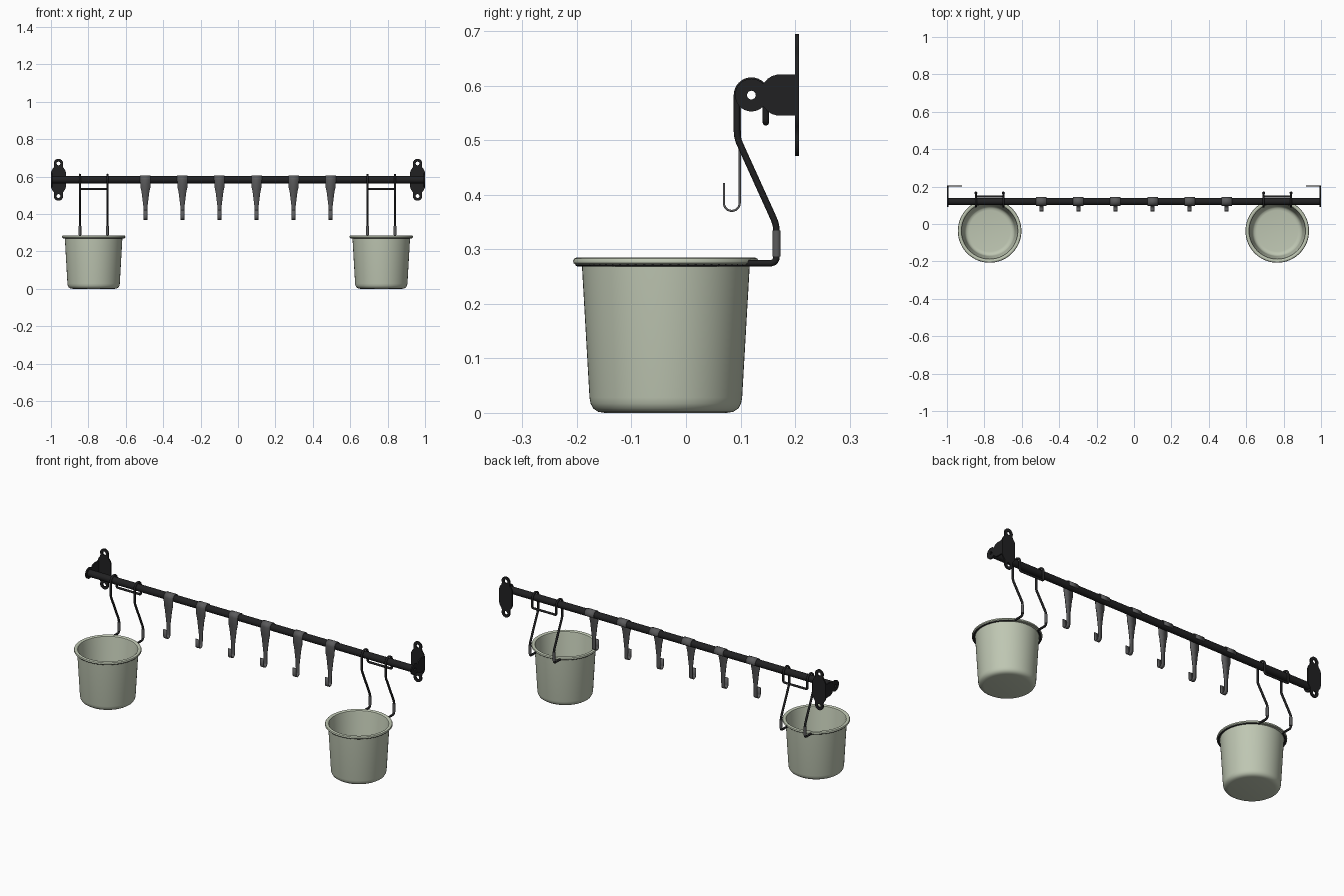
import bpy, bmesh, math
from mathutils import Vector, Matrix

if "Cube" in bpy.data.objects:
    bpy.data.objects.remove(bpy.data.objects["Cube"])

def mat(name, c):
    m = bpy.data.materials.new(name)
    m.diffuse_color = (*c, 1)
    m.use_nodes = True
    m.node_tree.nodes["Principled BSDF"].inputs["Base Color"].default_value = m.diffuse_color
    return m

BLACK = mat("black_metal", (0.015, 0.015, 0.016))
GREY = mat("dark_grey", (0.105, 0.105, 0.108))
SAGE = mat("sage_green", (0.52, 0.57, 0.45))
RAIL_Y, RAIL_Z = 0.12, 0.583

def finish(ob, material, angle=35):
    bpy.ops.object.select_all(action='DESELECT')
    ob.select_set(True)
    bpy.context.view_layer.objects.active = ob
    if ob.type == 'CURVE':
        bpy.ops.object.convert(target='MESH')
        ob = bpy.context.view_layer.objects.active
    ob.data.materials.clear()
    ob.data.materials.append(material)
    bpy.ops.object.shade_smooth_by_angle(angle=math.radians(angle))
    return ob

def link(name, data):
    ob = bpy.data.objects.new(name, data)
    bpy.context.collection.objects.link(ob)
    return ob

def add_spline(cu, pts, cyclic):
    sp = cu.splines.new('POLY')
    sp.points.add(len(pts) - 1)
    for p, co in zip(sp.points, pts):
        p.co = (*co, 1) if len(co) == 3 else (*co, 0, 1)
    sp.use_cyclic_u = cyclic

def wire(name, pts, r, material, cyclic=False):
    cu = bpy.data.curves.new(name, 'CURVE')
    cu.dimensions = '3D'
    cu.bevel_depth, cu.bevel_resolution, cu.use_fill_caps = r, 3, True
    add_spline(cu, pts, cyclic)
    return finish(link(name, cu), material, 50)

def plate(name, loops, thick, matrix, material):
    cu = bpy.data.curves.new(name, 'CURVE')
    cu.dimensions, cu.fill_mode, cu.extrude = '2D', 'BOTH', thick / 2
    for lp in loops:
        add_spline(cu, lp, True)
    ob = link(name, cu)
    ob.matrix_world = matrix
    return finish(ob, material)

def lathe(name, profile, loc, material, axis='Z', steps=64):
    bm = bmesh.new()
    vs = [bm.verts.new((r, 0, z)) for r, z in profile]
    es = [bm.edges.new(p) for p in zip(vs, vs[1:])]
    bmesh.ops.spin(bm, geom=vs + es, cent=(0, 0, 0), axis=(0, 0, 1),
                   angle=math.tau, steps=steps)
    bmesh.ops.remove_doubles(bm, verts=bm.verts, dist=1e-5)
    bmesh.ops.recalc_face_normals(bm, faces=bm.faces)
    if axis == 'X':
        bm.transform(Matrix.Rotation(math.pi / 2, 4, 'Y'))
    me = bpy.data.meshes.new(name)
    bm.to_mesh(me)
    bm.free()
    ob = link(name, me)
    ob.location = loc
    return finish(ob, material)

def arc(cx, cy, r, a0, a1, n):
    return [(cx + r * math.cos(math.radians(a0 + (a1 - a0) * i / n)),
             cy + r * math.sin(math.radians(a0 + (a1 - a0) * i / n))) for i in range(n + 1)]

def fillet(pts, r, n=5):
    """Round the inner corners of an open path."""
    out = [Vector(pts[0])]
    for a, b, c in zip(pts, pts[1:], pts[2:]):
        a, b, c = Vector(a), Vector(b), Vector(c)
        p = b + (a - b).normalized() * r
        q = b + (c - b).normalized() * r
        for i in range(n + 1):
            t = i / n
            out.append(p * (1 - t) ** 2 + b * 2 * t * (1 - t) + q * t * t)
    return out + [Vector(pts[-1])]

# Rail: hollow tube
lathe("rail", [(0.014, -0.993), (0.019, -0.993), (0.019, 0.993), (0.014, 0.993), (0.014, -0.993)],
      (0, RAIL_Y, RAIL_Z), BLACK, 'X', 32)

# End brackets: side plate with round hub, and wall plate with screw ears
for s, side in ((-1, "left"), (1, "right")):
    top = [(0.143, 0.022), (0.150, 0.030), (0.158, 0.035), (0.167, 0.0375), (0.207, 0.0375)]
    outline = arc(RAIL_Y, 0, 0.030, 45, 315, 30)
    outline += [(y, -z) for y, z in top] + top[::-1]
    plate(side + "_bracket_side", [outline, arc(RAIL_Y, 0, 0.008, 0, 345, 23)], 0.007,
          Matrix(((0, 0, 1, s * 0.9965), (1, 0, 0, 0), (0, 1, 0, RAIL_Z), (0, 0, 0, 1))), BLACK)
    half = [(0.040, 0.036), (0.038, 0.047), (0.032, 0.057), (0.025, 0.066), (0.0235, 0.076)]
    ear = arc(0, 0.087, 0.025, 0, 180, 16)
    upper = half + ear + [(-x, z) for x, z in half[::-1]]
    outline = upper + [(-x, -z) for x, z in upper]
    holes = [arc(0, h, 0.010, 0, 345, 23) for h in (0.087, -0.087)]
    plate(side + "_wall_plate", [outline] + holes, 0.007,
          Matrix(((1, 0, 0, s * 0.96), (0, 0, -1, 0.2035), (0, 1, 0, RAIL_Z), (0, 0, 0, 1))), BLACK)

# Pots with wire hangers
POT = [(0, 0), (0.112, 0), (0.124, 0.002), (0.133, 0.008), (0.138, 0.017), (0.140, 0.028),
       (0.154, 0.272), (0.166, 0.272), (0.1695, 0.275), (0.170, 0.279), (0.168, 0.283),
       (0.163, 0.2855), (0.156, 0.285), (0.151, 0.281), (0.149, 0.274), (0.135, 0.030),
       (0.131, 0.016), (0.122, 0.008), (0.110, 0.006), (0, 0.006)]
PY, RING, W, WZ = -0.037, 0.161, 0.0735, 0.2745
for cx, side in ((-0.772, "left"), (0.766, "right")):
    lathe(side + "_pot", POT, (cx, PY, 0), SAGE)
    # one closed wire: cross bar, over the rail, down, round the pot, and back
    over = [(W, y, z) for y, z in arc(RAIL_Y, RAIL_Z, 0.0265, 0, 180, 16)]
    a0 = math.degrees(math.acos(W / RING))
    ring = arc(0, PY, RING, a0, a0 - (90 + a0), 28)
    down = fillet([over[-1], (W, 0.0935, 0.505), (W, 0.166, 0.345), (W, 0.166, WZ),
                   (W, ring[0][1], WZ)], 0.013)
    start = fillet([(0, 0.1465, 0.533), (W, 0.1465, 0.533), over[0]], 0.008)
    path = start[1:-1] + [Vector(p) for p in over] + down[1:]
    path += [Vector((x, y, WZ)) for x, y in ring[1:]]
    path += [Vector((-p.x, p.y, p.z)) for p in path[-2::-1]]
    wire(side + "_hanger", [(p.x + cx, p.y, p.z) for p in path], 0.006, BLACK, True)
    for k in (-1, 1):
        wire(side + "_hanger_sleeve", [(cx + k * W, 0.166, 0.287), (cx + k * W, 0.166, 0.335)],
             0.008, GREY)

# Flat strip hooks clipped over the rail: (y, z, half width)
strip = [(y, z, 0.028) for y, z in arc(RAIL_Y, RAIL_Z, 0.0215, -25, 180, 18)]
strip += [(0.0985, 0.545, 0.027), (0.0985, 0.52, 0.021), (0.0985, 0.48, 0.016),
          (0.0985, 0.44, 0.011)]
strip += [(y, z, 0.0105) for y, z in arc(0.084, 0.385, 0.0145, 0, -180, 12)]
strip += [(0.0695, 0.422, 0.0105)]
for i in range(6):
    bm = bmesh.new()
    rows = [[bm.verts.new((k * w, y, z)) for k in (-1, 1)] for y, z, w in strip]
    for a, b in zip(rows, rows[1:]):
        bm.faces.new((a[0], a[1], b[1], b[0]))
    me = bpy.data.meshes.new("hook")
    bm.to_mesh(me)
    bm.free()
    hook = link("hook", me)
    hook.location.x = -0.495 + 0.198 * i
    sol = hook.modifiers.new("thickness", 'SOLIDIFY')
    sol.thickness, sol.offset = 0.004, 0
    finish(hook, GREY)
